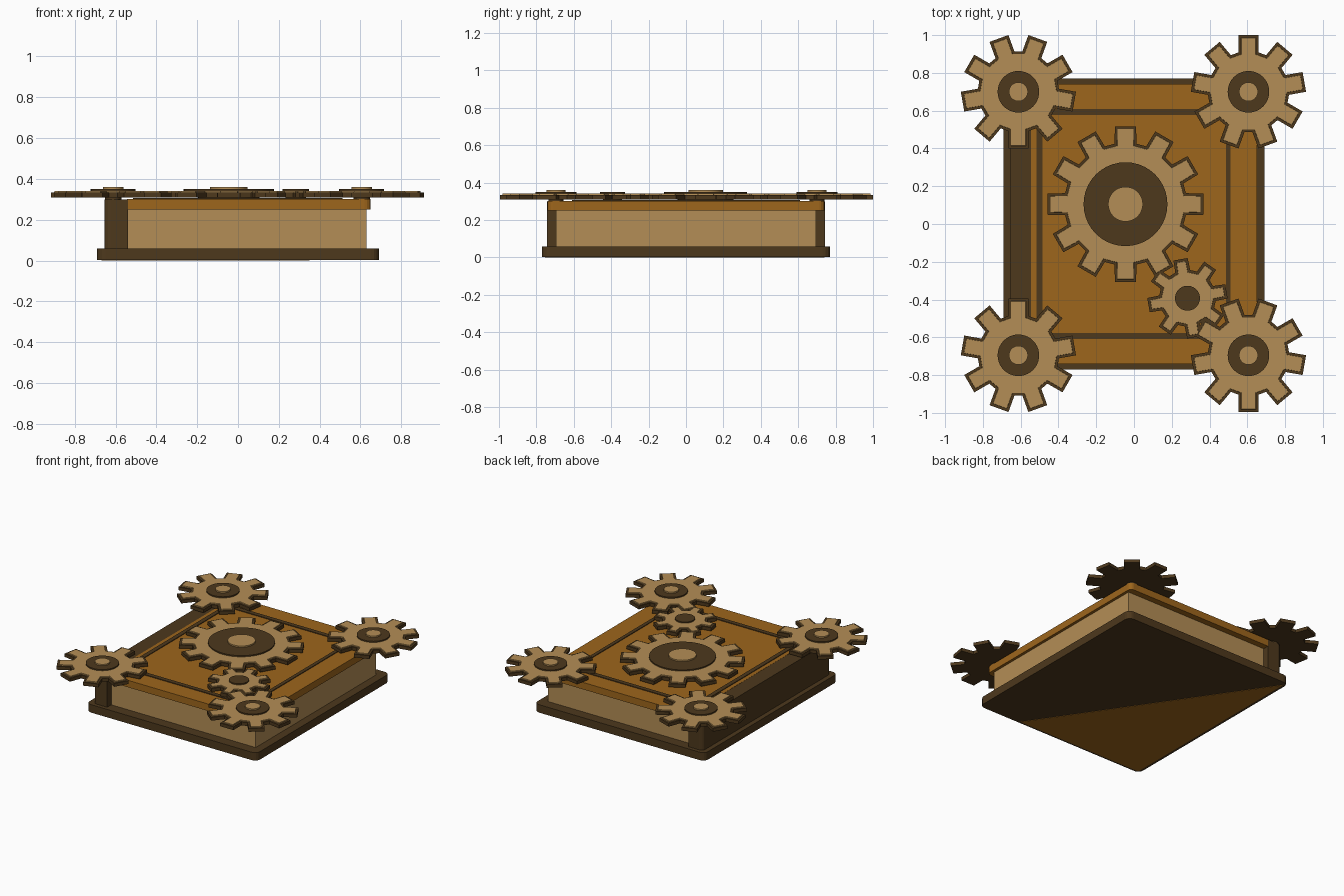
import bpy, bmesh, math

if "Cube" in bpy.data.objects:
    bpy.data.objects.remove(bpy.data.objects["Cube"])


def material(name, rgb):
    m = bpy.data.materials.new(name)
    m.diffuse_color = (*rgb, 1)
    m.use_nodes = True
    m.node_tree.nodes["Principled BSDF"].inputs["Base Color"].default_value = m.diffuse_color
    return m


DARK = material("dark brown", (0.075, 0.040, 0.012))
LEATHER = material("leather brown", (0.34, 0.133, 0.0115))
BRASS = material("pale brass", (0.455, 0.27, 0.092))


def finish(name, bm, mats):
    mesh = bpy.data.meshes.new(name)
    bmesh.ops.recalc_face_normals(bm, faces=bm.faces)
    bm.to_mesh(mesh)
    bm.free()
    for m in mats:
        mesh.materials.append(m)
    ob = bpy.data.objects.new(name, mesh)
    bpy.context.collection.objects.link(ob)
    return ob


def prism(points, z0, z1):
    """Extrude a flat outline; returns the bmesh and its top face."""
    bm = bmesh.new()
    low = [bm.verts.new((x, y, z0)) for x, y in points]
    high = [bm.verts.new((x, y, z1)) for x, y in points]
    bm.faces.new(low[::-1])
    top = bm.faces.new(high)
    n = len(points)
    for i in range(n):
        j = (i + 1) % n
        bm.faces.new((low[i], low[j], high[j], high[i]))
    return bm, top


def slab(name, x0, x1, y0, y1, z0, z1, mat, left=0.0, right=0.0):
    """Box with rounded upright corners on the left and right sides."""
    pts = []
    for x, y, sx, sy, start, r in ((x1, y1, -1, -1, 0, right), (x0, y1, 1, -1, 90, left),
                                   (x0, y0, 1, 1, 180, left), (x1, y0, -1, 1, 270, right)):
        steps = 5 if r else 1
        for i in range(steps):
            a = math.radians(start + 90 * i / max(steps - 1, 1))
            pts.append((x + sx * r + r * math.cos(a), y + sy * r + r * math.sin(a)))
    bm, _ = prism(pts, z0, z1)
    return finish(name, bm, [mat])


def disc(name, x, y, r, z0, z1, mat):
    pts = [(x + r * math.cos(a), y + r * math.sin(a))
           for a in (math.tau * i / 40 for i in range(40))]
    bm, _ = prism(pts, z0, z1)
    ob = finish(name, bm, [mat])
    for p in ob.data.polygons:
        p.use_smooth = abs(p.normal.z) < 0.5


def gear(name, x, y, teeth, phase, r_tip, r_root, half_tip, half_root, hub, cap):
    pts = []
    for i in range(teeth):
        a = math.radians(phase) + math.tau * i / teeth
        for r, d in ((r_root, -half_root), (r_tip, -half_tip),
                     (r_tip, half_tip), (r_root, half_root)):
            pts.append((x + r * math.cos(a + d), y + r * math.sin(a + d)))
    # dark toothed body with a dark rim and a slightly raised pale face
    bm, top = prism(pts, 0.31, 0.334)
    bmesh.ops.recalc_face_normals(bm, faces=bm.faces)
    bmesh.ops.inset_region(bm, faces=[top], thickness=0.014, depth=0, use_even_offset=True)
    ring = bmesh.ops.inset_region(bm, faces=[top], thickness=0.001, depth=0.007,
                                  use_even_offset=True)["faces"]
    for f in ring + [top]:
        f.material_index = 1
    finish(name, bm, [DARK, BRASS])
    # hub and centre cap
    disc(name + "_hub", x, y, hub, 0.335, 0.35, DARK)
    if cap:
        disc(name + "_cap", x, y, cap, 0.345, 0.36, BRASS)


# book body
slab("bottom_cover", -0.69, 0.69, -0.77, 0.77, 0.002, 0.06, DARK, 0.04, 0.04)
slab("pages", -0.56, 0.63, -0.695, 0.695, 0.06, 0.25, BRASS)
slab("spine", -0.655, -0.54, -0.742, 0.742, 0.06, 0.30, DARK, 0.03, 0)
slab("top_cover", -0.545, 0.65, -0.74, 0.74, 0.25, 0.301, LEATHER, 0, 0.03)

# leather patch on the underside
patch, _ = prism([(-0.67, -0.755), (0.35, -0.755), (-0.67, 0.74)], 0, 0.004)
finish("underside_patch", patch, [LEATHER])

# dark inlaid frame on the top cover
for label, s in (("back", 1), ("front", -1)):
    y = 0.594 * s
    slab("frame_" + label, -0.515, 0.512, y - 0.016, y + 0.016, 0.297, 0.306, DARK)
slab("frame_left", -0.515, -0.484, -0.58, 0.58, 0.297, 0.306, DARK)
slab("frame_right", 0.486, 0.512, -0.58, 0.58, 0.297, 0.306, DARK)

# corner gears
for label, x, y, phase in (("back_left", -0.612, 0.70, 270), ("back_right", 0.606, 0.70, 90),
                           ("front_left", -0.612, -0.695, 90), ("front_right", 0.606, -0.695, 270)):
    gear("gear_" + label, x, y, 9, phase, 0.305, 0.215, 0.175, 0.25, 0.11, 0.05)

# centre gear and the small gear beside it
gear("centre_gear", -0.045, 0.105, 12, 0, 0.416, 0.325, 0.135, 0.18, 0.222, 0.092)
gear("small_gear", 0.283, -0.393, 8, 10, 0.213, 0.15, 0.18, 0.27, 0.066, 0)

# short posts holding the gears on the book
for label, x, y, r in (("centre", -0.045, 0.105, 0.15), ("small", 0.283, -0.393, 0.05),
                       ("back_left", -0.612, 0.70, 0.04), ("back_right", 0.606, 0.70, 0.04),
                       ("front_left", -0.612, -0.695, 0.04), ("front_right", 0.606, -0.695, 0.04)):
    disc("post_" + label, x, y, r, 0.295, 0.312, DARK)
